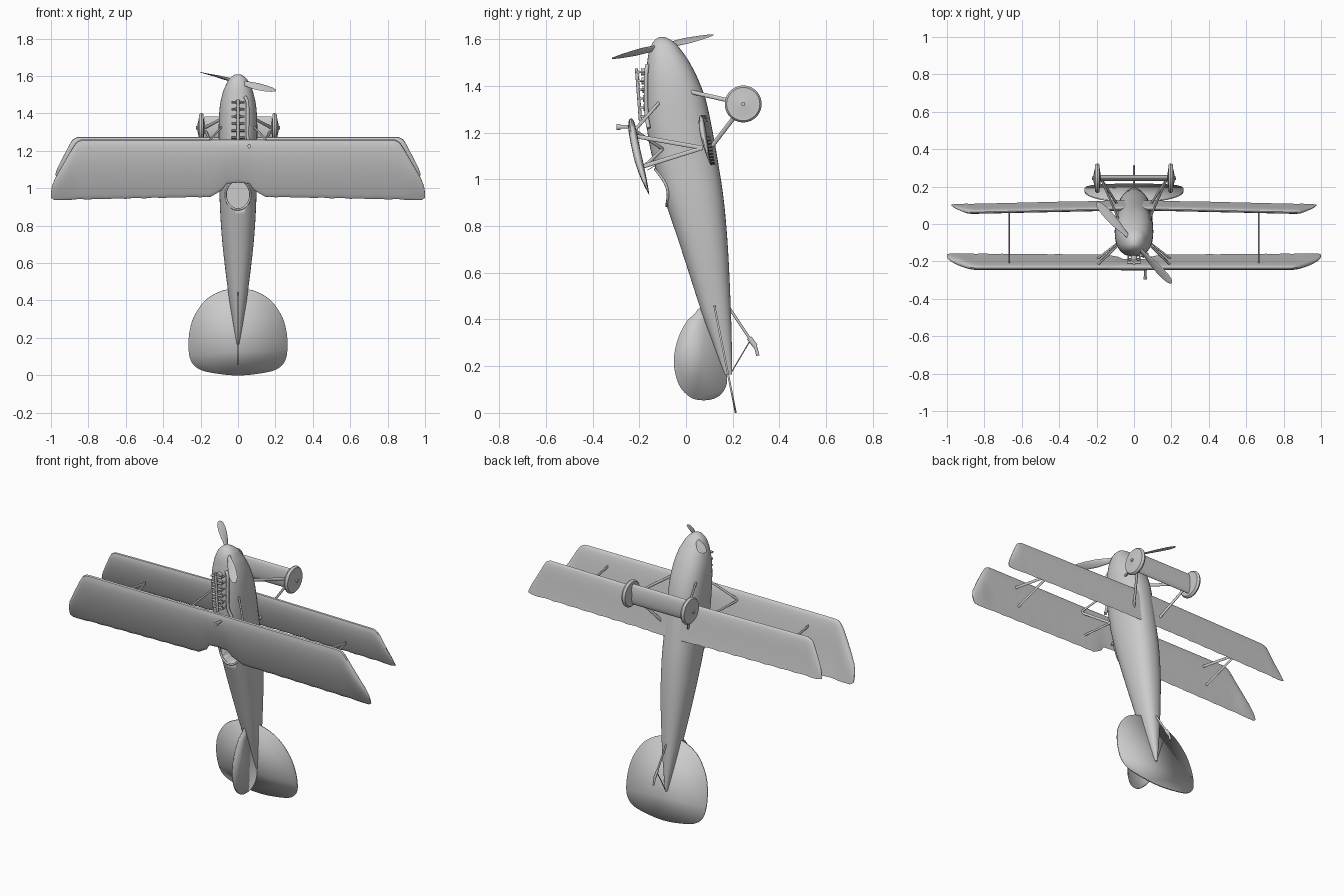
import bpy, bmesh, math
from mathutils import Vector as V

if "Cube" in bpy.data.objects:
    bpy.data.objects.remove(bpy.data.objects["Cube"])


def finish(name, bm, mirror=False, angle=40):
    bmesh.ops.recalc_face_normals(bm, faces=bm.faces)
    me = bpy.data.meshes.new(name)
    bm.to_mesh(me)
    bm.free()
    ob = bpy.data.objects.new(name, me)
    bpy.context.collection.objects.link(ob)
    bpy.ops.object.select_all(action='DESELECT')
    ob.select_set(True)
    bpy.context.view_layer.objects.active = ob
    bpy.ops.object.shade_smooth_by_angle(angle=math.radians(angle))
    if mirror:
        ob.modifiers.new("mirror", 'MIRROR')
    return ob


def add_loft(bm, rings):
    vs = [[bm.verts.new(p) for p in r] for r in rings]
    n = len(vs[0])
    for a, b in zip(vs, vs[1:]):
        for i in range(n):
            j = (i + 1) % n
            bm.faces.new((a[i], a[j], b[j], b[i]))
    bm.faces.new(vs[0][::-1])
    bm.faces.new(vs[-1])


def add_strut(bm, a, b, w, t, n=10):
    """Rod from a to b, oval section: w in the side plane, t across it."""
    a, b = V(a), V(b)
    d = (b - a).normalized()
    u = d.cross(V((1, 0, 0)) if abs(d.x) < 0.95 else V((0, 1, 0))).normalized()
    v = d.cross(u)
    add_loft(bm, [[p + u * (w / 2 * math.cos(k * math.tau / n)) + v * (t / 2 * math.sin(k * math.tau / n))
                   for k in range(n)] for p in (a, b)])


def struts(name, rods, mirror=True):
    bm = bmesh.new()
    for r in rods:
        add_strut(bm, *r)
    return finish(name, bm, mirror)


def spline(pts, closed=True, steps=6):
    pts = [V(p) for p in pts]
    n, out = len(pts), []
    for i in range(n if closed else n - 1):
        q = [pts[(i + k) % n] if closed else pts[min(max(i + k, 0), n - 1)] for k in (-1, 0, 1, 2)]
        for s in range(steps):
            t = s / steps
            out.append(0.5 * (2 * q[1] + (q[2] - q[0]) * t + (2 * q[0] - 5 * q[1] + 4 * q[2] - q[3]) * t * t
                              + (3 * q[1] - q[0] - 3 * q[2] + q[3]) * t ** 3))
    return out if closed else out + [pts[-1]]


def lerp(keys, x):
    for (x0, y0), (x1, y1) in zip(keys, keys[1:]):
        if x <= x1:
            return y0 + (y1 - y0) * (x - x0) / (x1 - x0)
    return keys[-1][1]


def plate(name, pts, thick):
    bm = bmesh.new()
    bm.faces.new([bm.verts.new(p) for p in pts])
    ob = finish(name, bm)
    m = ob.modifiers.new("thickness", 'SOLIDIFY')
    m.thickness, m.offset = thick, 0
    return ob


def tube(name, pts, r, closed=False):
    cu = bpy.data.curves.new(name, 'CURVE')
    cu.dimensions, cu.bevel_depth, cu.bevel_resolution, cu.use_fill_caps = '3D', r, 2, True
    sp = cu.splines.new('POLY')
    sp.points.add(len(pts) - 1)
    for p, q in zip(sp.points, pts):
        p.co = (*q, 1)
    sp.use_cyclic_u = closed
    ob = bpy.data.objects.new(name, cu)
    bpy.context.collection.objects.link(ob)


# fuselage: (height, upper edge, belly edge, half width)
BODY = [(0.165, 0.165, 0.197, 0.006), (0.3, 0.115, 0.196, 0.03), (0.44, 0.064, 0.192, 0.052),
        (0.7, -0.02, 0.18, 0.083), (0.91, -0.09, 0.162, 0.097), (1.07, -0.138, 0.138, 0.1),
        (1.2, -0.165, 0.115, 0.102), (1.34, -0.174, 0.085, 0.103), (1.44, -0.172, 0.047, 0.097),
        (1.51, -0.165, 0.01, 0.082), (1.55, -0.158, -0.018, 0.066), (1.58, -0.146, -0.042, 0.05),
        (1.6, -0.13, -0.07, 0.03), (1.609, -0.115, -0.088, 0.013)]
body = [(a.x, a.y, b.x, b.y) for a, b in zip(spline([(z, t, 0) for z, t, b, w in BODY], False, 4),
                                             spline([(b, w, 0) for z, t, b, w in BODY], False, 4))]
E = 2 / 2.3
power = lambda c: math.copysign(abs(c) ** E, c)
bm = bmesh.new()
add_loft(bm, [[(w * power(math.cos(k * math.tau / 40)), (t + b) / 2 + (b - t) / 2 * power(math.sin(k * math.tau / 40)), z)
               for k in range(40)] for z, t, b, w in body])
fuselage = finish("fuselage", bm)


def top_y(x, z):
    t, b, w = (lerp([(s[0], s[i]) for s in body], z) for i in (1, 2, 3))
    return (t + b) / 2 - (b - t) / 2 * (1 - abs(x / w) ** 2.3) ** (1 / 2.3)


# cockpit opening and padded rim
oval = [(0.066 * math.cos(k * math.tau / 32), 0.965 + 0.078 * math.sin(k * math.tau / 32)) for k in range(32)]
bm = bmesh.new()
add_loft(bm, [[(x, y, z) for x, z in oval] for y in (-0.3, 0.03)])
cutter = finish("cockpit_cutter", bm)
m = fuselage.modifiers.new("cockpit", 'BOOLEAN')
m.operation, m.object, m.solver = 'DIFFERENCE', cutter, 'EXACT'
bpy.context.view_layer.objects.active = fuselage
bpy.ops.object.modifier_apply(modifier="cockpit")
bpy.data.objects.remove(cutter)
tube("cockpit_rim", [(x, top_y(x, z), z) for x, z in oval], 0.006, True)
plate("windscreen", [(-0.035, -0.13, 1.06), (0.035, -0.13, 1.06), (0.028, -0.165, 1.04), (-0.028, -0.165, 1.04)], 0.003)


# wings: raked tips, thin cambered section
def wing(name, lead, trail, mean, thick, xs):
    xs = [-x for x in reversed(xs) if x > 0] + xs
    rings = []
    for x in xs:
        zl, zt = lerp(lead, abs(x)), lerp(trail, abs(x))
        if 0.16 < abs(x) < 0.9:
            zt += 0.004 * abs(math.sin(abs(x) * math.pi / 0.1))
        T = thick * min(1, (zl - zt) / 0.2)
        ring = []
        for k in range(24):
            s = k * math.tau / 24
            t = (1 - math.cos(s)) / 2
            half = 5 * T * (0.2969 * t ** 0.5 - 0.126 * t - 0.3516 * t * t + 0.2843 * t ** 3 - 0.1015 * t ** 4) + 0.001
            z = zl + (zt - zl) * t
            ring.append((x, mean(z, abs(x)) + (half if s <= math.pi else -half), z))
        rings.append(ring)
    bm = bmesh.new()
    add_loft(bm, rings)
    finish(name, bm)


def upper_mean(z, x):
    u = (1.262 - z) / 0.327
    return -0.236 + 0.078 * u - 0.04 * u * (1 - u)


def lower_mean(z, x):
    u = (1.275 - z) / 0.215
    return 0.082 + 0.045 * u - 0.024 * u * (1 - u) - 0.022 * x


span = [0.17 + 0.0167 * i for i in range(40)]
tip = [0.84, 0.855, 0.87, 0.885, 0.9, 0.92, 0.94, 0.96]
wing("upper_wing", [(0, 1.262), (0.835, 1.262), (0.862, 1.25), (0.88, 1.225), (0.98, 1.05), (0.995, 1.01), (1, 0.975)],
     [(0, 1.03), (0.06, 1.025), (0.085, 0.99), (0.15, 0.952), (0.95, 0.936), (0.985, 0.937), (1, 0.95)],
     upper_mean, 0.034, [0, 0.03, 0.06, 0.085, 0.115, 0.15] + span + tip + [0.98, 0.99, 0.995, 1.0])
wing("lower_wing", [(0, 1.275), (0.86, 1.275), (0.885, 1.26), (0.9, 1.235), (0.965, 1.11), (0.975, 1.08)],
     [(0, 1.06), (0.95, 1.06), (0.975, 1.068)], lower_mean, 0.026, [0, 0.08, 0.14] + span + tip + [0.968, 0.975])

# struts between the wings and above the fuselage
struts("wing_struts", [((0.667, 0.07, 1.135), (0.667, -0.215, 1.185), 0.018, 0.007),
                       ((0.667, 0.07, 1.135), (0.667, -0.185, 1.055), 0.018, 0.007)])
struts("cabane_struts", [((0.08, -0.11, 1.335), (0.195, -0.22, 1.21), 0.014, 0.01),
                         ((0.085, -0.1, 1.13), (0.195, -0.22, 1.21), 0.014, 0.01),
                         ((0.085, -0.1, 1.13), (0.195, -0.185, 1.05), 0.014, 0.01)])

# landing gear
struts("gear_legs", [((0.08, 0.02, 1.375), (0.175, 0.24, 1.325), 0.018, 0.012),
                     ((0.08, 0.09, 1.115), (0.175, 0.24, 1.31), 0.018, 0.012)])
struts("axle", [((-0.225, 0.245, 1.323), (0.225, 0.245, 1.323), 0.018, 0.018)], False)
bm = bmesh.new()
add_loft(bm, [[(x, 0.245 + 0.016 * math.sin(k * math.tau / 20), 1.323 + 0.062 * math.cos(k * math.tau / 20))
               for k in range(20)] for x in (-0.18, 0.18)])
finish("axle_fairing", bm)
bm = bmesh.new()
add_loft(bm, [[(x, 0.245 + r * math.cos(k * math.tau / 40), 1.323 + r * math.sin(k * math.tau / 40)) for k in range(40)]
              for x, r in [(0.177, 0.012), (0.185, 0.063), (0.184, 0.071), (0.19, 0.077), (0.196, 0.079),
                           (0.202, 0.077), (0.208, 0.071), (0.207, 0.063), (0.218, 0.012)]])
finish("wheels", bm, True, 30)

# tail surfaces
half = [(0, 0), (0.1, 0.008), (0.2, 0.03), (0.25, 0.075), (0.265, 0.15), (0.258, 0.24), (0.232, 0.32),
        (0.175, 0.4), (0.09, 0.45), (0, 0.462)]
outline = half + [(-x, z) for x, z in half[-2:0:-1]]
plate("tailplane", spline([(x, 0.213 - 0.2 * z, z) for x, z in outline]), 0.008)
plate("fin", spline([(0, y, z) for y, z in [
    (0.07, 0.44), (0.035, 0.422), (-0.005, 0.38), (-0.04, 0.3), (-0.052, 0.21), (-0.03, 0.12), (0.02, 0.066),
    (0.08, 0.054), (0.135, 0.068), (0.17, 0.11), (0.175, 0.17), (0.15, 0.3)]]), 0.008)

# tail skid and brace
struts("tail_skid", [((0, 0.185, 0.45), (0, 0.275, 0.315), 0.012, 0.01),
                     ((0, 0.27, 0.322), (0, 0.298, 0.285), 0.022, 0.014),
                     ((0, 0.296, 0.29), (0, 0.308, 0.245), 0.014, 0.012),
                     ((0, 0.275, 0.31), (0, 0.195, 0.175), 0.005, 0.005)], False)

# propeller: two twisted blades
hub, d = V((0, -0.1, 1.57)), V((0.2, -0.215, -0.05)).normalized()
axis = V((0, -0.23, 0.97)).normalized()
bm = bmesh.new()
for sgn in (1, -1):
    side, rings = axis.cross(d * sgn), []
    for r, chord, tw in [(0.02, 0.022, 60), (0.08, 0.032, 48), (0.14, 0.047, 34), (0.2, 0.05, 25),
                         (0.25, 0.045, 20), (0.28, 0.033, 17), (0.294, 0.02, 16), (0.299, 0.006, 16)]:
        a = math.radians(tw)
        c, n = side * math.cos(a) + axis * math.sin(a), axis * math.cos(a) - side * math.sin(a)
        th = 0.016 - 0.045 * r
        rings.append([hub + d * sgn * r + c * (chord / 2 * math.cos(k * math.tau / 14))
                      + n * (th / 2 * math.sin(k * math.tau / 14)) for k in range(14)])
    add_loft(bm, rings)
finish("propeller", bm)

# engine: six cylinders with rockers, camshaft and exhaust
rods = [((0, -0.212, 1.475), (0, -0.195, 1.25), 0.014, 0.016)]
for i in range(6):
    z, y = 1.46 - 0.038 * i, -0.205 + 0.003 * i
    rods += [((0, -0.14, z), (0, y + 0.012, z), 0.03, 0.034),
             ((-0.034, y, z), (0.034, y, z), 0.012, 0.016),
             ((-0.03, -0.15, z), (-0.03, y, z), 0.009, 0.009),
             ((0.03, -0.15, z), (0.03, y, z), 0.009, 0.009)]
struts("engine", rods, False)
tube("exhaust_pipe", spline([(0.035, -0.165, 1.49), (0.05, -0.17, 1.46), (0.052, -0.172, 1.36), (0.052, -0.168, 1.27),
                             (0.07, -0.16, 1.22)], False), 0.009)

# filler post on the upper wing
struts("filler_post", [((0.06, -0.24, 1.225), (0.06, -0.288, 1.225), 0.016, 0.012),
                       ((0.06, -0.28, 1.225), (0.06, -0.297, 1.225), 0.026, 0.018)], False)
